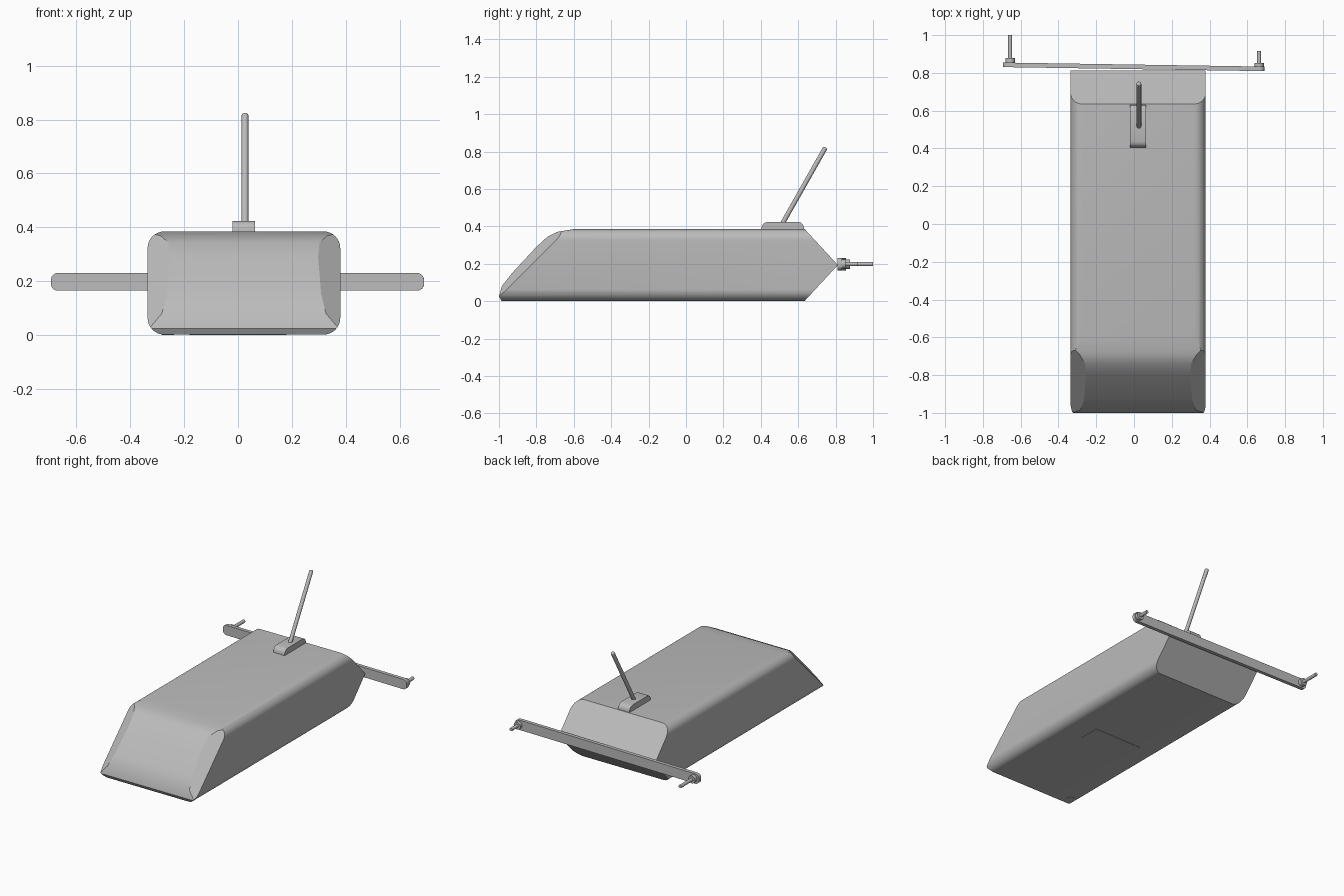
import bpy, bmesh, math
from mathutils import Vector, Matrix

if "Cube" in bpy.data.objects:
    bpy.data.objects.remove(bpy.data.objects["Cube"])

grey = bpy.data.materials.new("plain grey")
grey.diffuse_color = (0.5, 0.5, 0.5, 1)
grey.use_nodes = True
grey.node_tree.nodes["Principled BSDF"].inputs["Base Color"].default_value = grey.diffuse_color


def finish(name, bm, matrix=None, limit=25):
    """Turn a bmesh into an object, smooth except across sharp edges."""
    bmesh.ops.recalc_face_normals(bm, faces=bm.faces)
    if matrix:
        bm.transform(matrix)
    for f in bm.faces:
        f.smooth = True
    for e in bm.edges:
        e.smooth = len(e.link_faces) == 2 and e.calc_face_angle(0) < math.radians(limit)
    mesh = bpy.data.meshes.new(name)
    bm.to_mesh(mesh)
    bm.free()
    mesh.materials.append(grey)
    ob = bpy.data.objects.new(name, mesh)
    bpy.context.collection.objects.link(ob)
    return ob


def rounded_rect(w, h, r, seg=8):
    pts = []
    for i, (sx, sy) in enumerate([(1, 1), (-1, 1), (-1, -1), (1, -1)]):
        for k in range(seg + 1):
            a = math.radians(90 * (i + k / seg))
            pts.append((sx * (w / 2 - r) + r * math.cos(a), sy * (h / 2 - r) + r * math.sin(a)))
    return pts


def prism(points, depth):
    """Outline in local x/y extruded along z, centred on z."""
    bm = bmesh.new()
    face = bm.faces.new([bm.verts.new((x, y, -depth / 2)) for x, y in points])
    ext = bmesh.ops.extrude_face_region(bm, geom=[face])["geom"]
    bmesh.ops.translate(bm, vec=(0, 0, depth), verts=[v for v in ext if isinstance(v, bmesh.types.BMVert)])
    return bm


def slice_off(bm, co, no):
    cut = bmesh.ops.bisect_plane(bm, geom=bm.verts[:] + bm.edges[:] + bm.faces[:], dist=1e-5,
                                 plane_co=co, plane_no=no, clear_outer=True)["geom_cut"]
    edges = [e for e in cut if isinstance(e, bmesh.types.BMEdge) and e.is_boundary]
    if edges:
        bmesh.ops.holes_fill(bm, edges=edges, sides=0)


def rod(name, start, end, r, tip=False):
    start, end = Vector(start), Vector(end)
    d = end - start
    bm = bmesh.new()
    bmesh.ops.create_cone(bm, cap_ends=True, segments=20, radius1=r, radius2=r, depth=d.length)
    if tip:
        top = [e for e in bm.edges if all(v.co.z > 0 for v in e.verts)]
        bmesh.ops.bevel(bm, geom=top, offset=r * 0.7, segments=4, profile=0.5, affect='EDGES')
    m = Matrix.Translation((start + end) / 2) @ d.to_track_quat('Z', 'Y').to_matrix().to_4x4()
    return finish(name, bm, m)


stand = Matrix.Rotation(math.radians(90), 4, 'X')   # local y -> z, local z -> -y
CX, W, H = 0.022, 0.715, 0.383

# Body: long rounded bar, sliced into a curved nose and a wedge tail
body = prism(rounded_rect(W, H, 0.062), 2.4)
body.transform(Matrix.Translation((CX, 0, 0.002 + H / 2)) @ stand)
nose = [(-0.985, 0), (-1, 0.025), (-0.985, 0.08), (-0.93, 0.15), (-0.80, 0.29),
        (-0.74, 0.345), (-0.69, 0.37), (-0.60, 0.385)]
tail = [(0.635, 0.385), (0.812, 0.193), (0.635, 0.002)]
for line in (nose, tail):
    for (y0, z0), (y1, z1) in zip(line, line[1:]):
        slice_off(body, (0, y0, z0), Vector((0, z0 - z1, y1 - y0)).normalized())
# Slanted facets on both nose corners
for s in (-1, 1):
    slice_off(body, (CX + s * W / 2, -1, 0.02), Vector((s * 0.85, -1, 1)).normalized())
finish("body", body)

# Underside hatch and small round foot
finish("hatch", prism(rounded_rect(0.36, 0.15, 0.004, 2), 0.004), Matrix.Translation((0, -0.23, 0.002)))
rod("foot_disc", (-0.26, -0.93, 0), (-0.26, -0.93, 0.006), 0.022)

# Rear crossbar, slightly turned
turn = Matrix.Translation((-0.002, 0.832, 0.198)) @ Matrix.Rotation(-0.0155, 4, 'Z')
finish("crossbar", prism(rounded_rect(1.384, 0.066, 0.026), 0.024), turn @ stand)

# Boss and pin at each end of the crossbar
for side, x, y, end in (("left", -0.656, 0.85, 1.0), ("right", 0.662, 0.825, 0.917)):
    rod(side + "_boss", (x, y - 0.01, 0.198), (x, y + 0.028, 0.198), 0.025)
    rod(side + "_pin", (x, y, 0.198), (x, end, 0.198), 0.011)

# Antenna base: block with rounded ends, extruded across x
base = [(0.405, 0.375), (0.405, 0.397), (0.411, 0.41), (0.422, 0.42), (0.438, 0.424),
        (0.597, 0.424), (0.613, 0.42), (0.624, 0.41), (0.63, 0.397), (0.63, 0.375)]
to_side = Matrix(((0, 0, 1, CX), (1, 0, 0, 0), (0, 1, 0, 0), (0, 0, 0, 1)))
finish("antenna_base", prism(base, 0.084), to_side, 35)

# Leaning antenna
rod("antenna", (0.026, 0.51, 0.405), (0.026, 0.746, 0.822), 0.0125, True)
